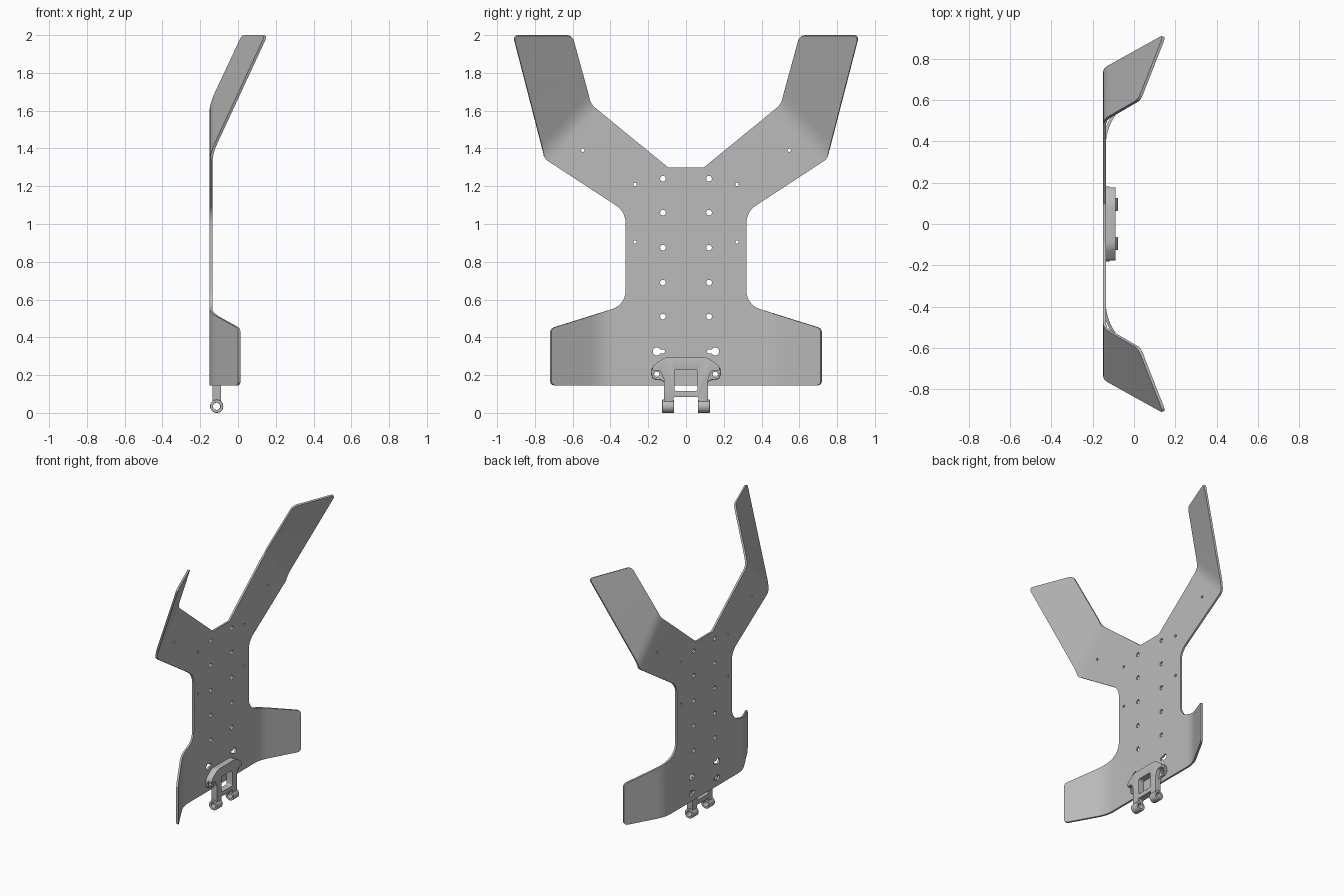
import bpy, bmesh, math
from mathutils import Vector, Matrix

if "Cube" in bpy.data.objects:
    bpy.data.objects.remove(bpy.data.objects["Cube"])

grey = bpy.data.materials.new("plain grey")
grey.use_nodes = True
COLOUR = (0.5, 0.5, 0.5, 1)
grey.diffuse_color = COLOUR
grey.node_tree.nodes["Principled BSDF"].inputs["Base Color"].default_value = COLOUR

BACK = -0.15          # outer skin of the plate
THICK = 0.014


def fillet(points, steps=7):
    """Closed outline from (y, z, radius) corners, each rounded by its radius."""
    out = []
    for i, (y, z, r) in enumerate(points):
        p = Vector((y, z))
        a = (Vector(points[i - 1][:2]) - p).normalized()
        b = (Vector(points[(i + 1) % len(points)][:2]) - p).normalized()
        half = a.angle(b) / 2
        if r == 0 or half > 1.55:
            out.append(p)
            continue
        centre = p + (a + b).normalized() * (r / math.sin(half))
        t = r / math.tan(half)
        start, end = p + a * t - centre, p + b * t - centre
        sweep = start.angle_signed(end)
        for k in range(steps + 1):
            ang = -sweep * k / steps
            out.append(centre + Matrix.Rotation(ang, 2) @ start)
    return out


def mirrored(half):
    """Half outline on +y completed with its mirror image."""
    return fillet(half + [(-y, z, r) for y, z, r in reversed(half)])


def arc(y, z, r, a0=0, a1=2 * math.pi, n=20, closed=True):
    count = n if closed else n + 1
    angs = [a0 + (a1 - a0) * k / n for k in range(count)]
    return [Vector((y + r * math.cos(a), z + r * math.sin(a))) for a in angs]


def keyhole(side, z):
    """Large round hole with a narrow slot running toward the middle."""
    big = arc(0.155, z, 0.021, math.pi + 0.55, 3 * math.pi - 0.55, 18, False)
    slot = arc(0.122, z, 0.011, math.pi / 2, 3 * math.pi / 2, 8, False)
    return [Vector((side * p.x, p.y)) for p in big + slot]


def filled(loops, x):
    """Flat sheet at x, bounded by the first loop and pierced by the others."""
    bm = bmesh.new()
    for loop in loops:
        vs = [bm.verts.new((x, p.x, p.y)) for p in loop]
        for i, v in enumerate(vs):
            bm.edges.new((vs[i - 1], v))
    bmesh.ops.triangle_fill(bm, use_beauty=True, use_dissolve=False,
                            edges=bm.edges[:], normal=(1, 0, 0))
    for f in bm.faces:
        f.normal_update()
        if f.normal.x < 0:
            f.normal_flip()
    return bm


def finish(name, bm, modifier, **settings):
    me = bpy.data.meshes.new(name)
    bm.to_mesh(me)
    bm.free()
    me.materials.append(grey)
    ob = bpy.data.objects.new(name, me)
    bpy.context.collection.objects.link(ob)
    bpy.ops.object.select_all(action='DESELECT')
    ob.select_set(True)
    bpy.context.view_layer.objects.active = ob
    mod = ob.modifiers.new(name, modifier)
    for key, value in settings.items():
        setattr(mod, key, value)
    bpy.ops.object.modifier_apply(modifier=mod.name)
    bpy.ops.object.shade_smooth_by_angle(angle=math.radians(35))
    return ob


def prism(name, loops, x0, x1, bevel):
    bm = filled(loops, x0)
    bmesh.ops.dissolve_limit(bm, angle_limit=0.01, verts=bm.verts[:], edges=bm.edges[:])
    geo = bmesh.ops.extrude_face_region(bm, geom=bm.faces[:], use_keep_orig=True)
    moved = [g for g in geo["geom"] if isinstance(g, bmesh.types.BMVert)]
    bmesh.ops.translate(bm, verts=moved, vec=(x1 - x0, 0, 0))
    bmesh.ops.recalc_face_normals(bm, faces=bm.faces[:])
    return finish(name, bm, 'BEVEL', width=bevel, segments=3, limit_method='ANGLE',
                  angle_limit=math.radians(50))


# Back plate: flat outline with its holes
outline = mirrored([
    (0.095, 1.30, 0.01), (0.505, 1.635, 0.09), (0.605, 2.0, 0.035), (0.917, 2.0, 0.02),
    (0.748, 1.345, 0.06), (0.32, 1.065, 0.11), (0.32, 0.572, 0.1),
    (0.72, 0.447, 0.03), (0.72, 0.145, 0.025)])
holes = []
for s in (-1, 1):
    holes += [arc(s * 0.122, z, 0.015) for z in (1.24, 1.06, 0.875, 0.69, 0.51)]
    holes += [arc(s * y, z, 0.009) for y, z in ((0.547, 1.39), (0.27, 1.21), (0.27, 0.905))]
    holes += [keyhole(s, z) for z in (0.325, 0.205)]
plate = filled([outline] + holes, BACK)

# Each bend: direction across it, where it starts, its width and its slope
SHOULDER = (Vector((0.733, 0.68)), 1.435, 0.1, 0.535)
WAIST = (Vector((1, 0)), 0.39, 0.12, 0.56)
STEPS = 6
for s in (-1, 1):
    for across, start, width, slope in (SHOULDER, WAIST):
        n = Vector((0, s * across.x, across.y))
        for k in range(STEPS + 1):
            bmesh.ops.bisect_plane(plate, geom=plate.verts[:] + plate.edges[:] + plate.faces[:],
                                   plane_co=n * (start + width * k / STEPS) / n.length_squared,
                                   plane_no=n, dist=1e-5)


def rise(p, bend):
    across, start, width, slope = bend
    d = across.dot(p) - start
    if d <= 0:
        return 0
    return slope * (d * d / (2 * width) if d < width else d - width / 2)


for v in plate.verts:
    v.co.x += rise(Vector((abs(v.co.y), v.co.z)), SHOULDER if v.co.z > 0.8 else WAIST)
finish("back_plate", plate, 'SOLIDIFY', thickness=THICK, offset=1, use_even_offset=True)

# Hinge bracket: thin base with ear holes, and the raised arch with legs
window = fillet([(0.062, 0.23, 0.015), (0.062, 0.115, 0.012),
                 (-0.062, 0.115, 0.012), (-0.062, 0.23, 0.015)])
base = mirrored([(0.11, 0.296, 0.09), (0.184, 0.235, 0.03), (0.18, 0.18, 0.022),
                 (0.116, 0.172, 0.02), (0.116, 0.085, 0)])
ears = [arc(s * 0.155, 0.205, 0.014) for s in (-1, 1)]
prism("bracket_base", [base, window] + ears, BACK + THICK, -0.118, 0.003)
body = mirrored([(0.11, 0.297, 0.09), (0.184, 0.242, 0.03), (0.176, 0.222, 0.006),
                 (0.136, 0.226, 0.02), (0.116, 0.175, 0.03), (0.116, 0.06, 0),
                 (0.066, 0.06, 0), (0.066, 0.083, 0.008)])
prism("bracket_arch", [body, window], BACK + THICK, -0.09, 0.009)

# Hinge knuckles
for s, side in ((-1, "right"), (1, "left")):
    ring = prism("hinge_knuckle_" + side, [arc(0, 0, 0.035, n=32), arc(0, 0, 0.019, n=32)],
                 -0.032, 0.032, 0.004)
    ring.rotation_euler.z = math.pi / 2
    ring.location = (-0.113, s * 0.095, 0.035)
